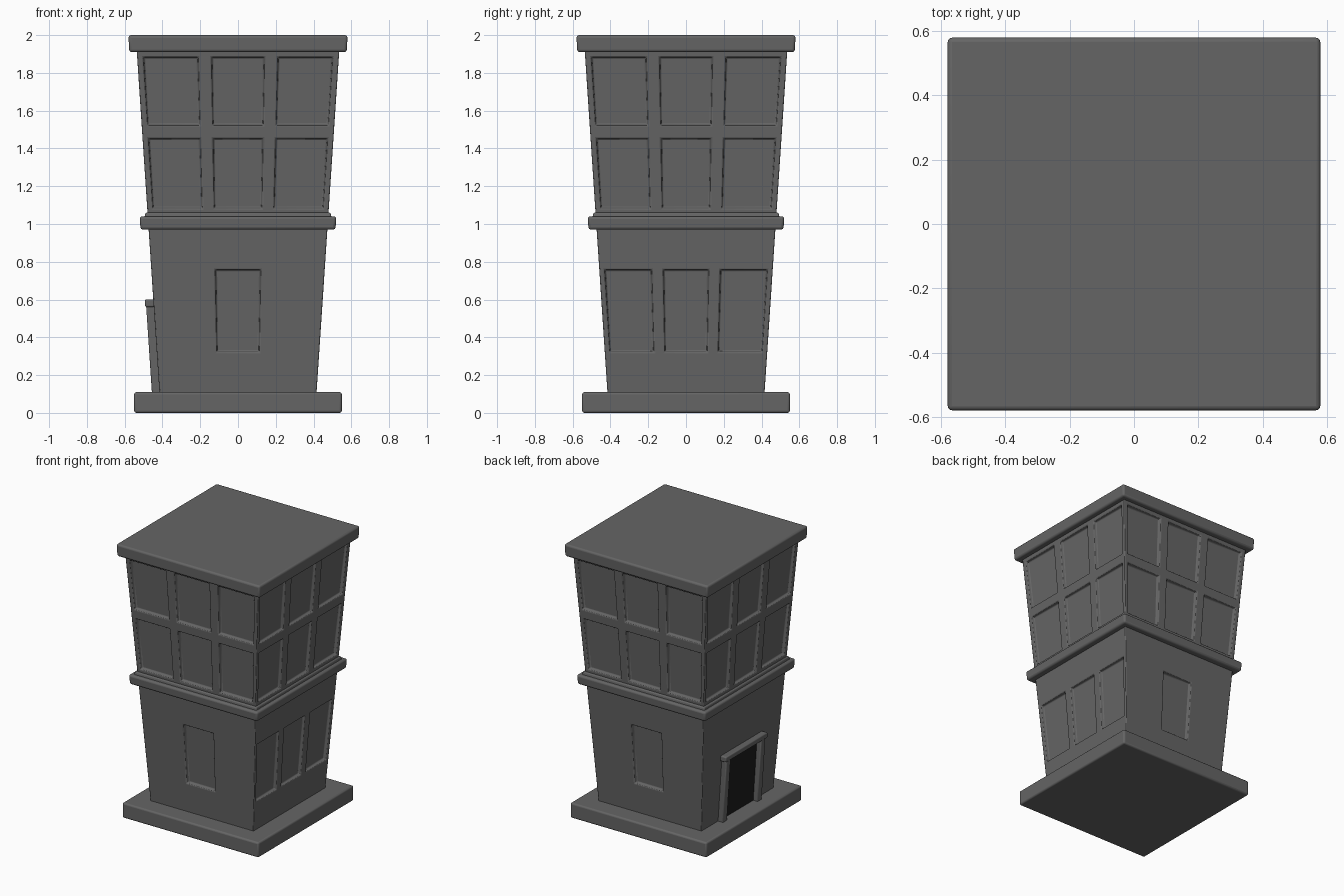
import bpy, bmesh, math
from mathutils import Matrix

if "Cube" in bpy.data.objects:
    bpy.data.objects.remove(bpy.data.objects["Cube"])


def material(name, v):
    m = bpy.data.materials.new(name)
    m.diffuse_color = (v, v, v, 1)
    m.use_nodes = True
    m.node_tree.nodes["Principled BSDF"].inputs["Base Color"].default_value = m.diffuse_color
    return m


STONE = material("grey stone", 0.13)
DARK = material("dark doorway", 0.012)


def half(z):
    """Half width of the flaring tower at height z."""
    return 0.416 + 0.0665 * (z - 0.11)


def finish(bm, name, mat, bevel, segments=3):
    bmesh.ops.recalc_face_normals(bm, faces=bm.faces)
    me = bpy.data.meshes.new(name)
    bm.to_mesh(me)
    bm.free()
    ob = bpy.data.objects.new(name, me)
    bpy.context.collection.objects.link(ob)
    me.materials.append(mat)
    if bevel:
        b = ob.modifiers.new("bevel", 'BEVEL')
        b.width, b.segments = bevel, segments
        b.limit_method, b.angle_limit = 'ANGLE', math.radians(30)
    bpy.ops.object.select_all(action='DESELECT')
    bpy.context.view_layer.objects.active = ob
    ob.select_set(True)
    bpy.ops.object.shade_smooth_by_angle(angle=math.radians(35))
    return ob


def slab(name, z0, z1, h0, h1, bevel):
    bm = bmesh.new()
    bmesh.ops.create_cube(bm, size=2)
    for v in bm.verts:
        h, z = (h1, z1) if v.co.z > 0 else (h0, z0)
        v.co = (v.co.x * h, v.co.y * h, z)
    return finish(bm, name, STONE, bevel)


def door_part(name, y0, y1, z0, z1, inner, outer, mat, bevel):
    """Box on the left wall, leaning with the wall."""
    bm = bmesh.new()
    bmesh.ops.create_cube(bm, size=2)
    for v in bm.verts:
        z = z1 if v.co.z > 0 else z0
        y = y1 if v.co.y > 0 else y0
        off = inner if v.co.x > 0 else outer
        v.co = (-half(z) - off, y, z)
    return finish(bm, name, mat, bevel)


# tower walls: a grid per side, with window cells inset
COLS = [-1, -0.943, -0.39, -0.267, 0.267, 0.39, 0.943, 1]
ROWS = [0.05, 0.32, 0.76, 0.99, 1.08, 1.455, 1.52, 1.885, 1.95]
LOWER = {0: [3], 1: [1, 3, 5], 2: [3], 3: []}   # front, right, back, left
bm = bmesh.new()
windows = []
for side in range(4):
    rot = Matrix.Rotation(side * math.pi / 2, 3, 'Z')
    grid = [[bm.verts.new(rot @ Matrix.Identity(3).col[0] * 0) for u in COLS] for z in ROWS]
    for j, z in enumerate(ROWS):
        for i, u in enumerate(COLS):
            p = Matrix.Translation((u * half(z), -half(z), z)).translation
            grid[j][i].co = rot @ p
    for j in range(len(ROWS) - 1):
        for i in range(len(COLS) - 1):
            f = bm.faces.new((grid[j][i], grid[j][i + 1], grid[j + 1][i + 1], grid[j + 1][i]))
            if (j in (4, 6) and i in (1, 3, 5)) or (j == 1 and i in LOWER[side]):
                windows.append(f)
bmesh.ops.remove_doubles(bm, verts=bm.verts, dist=0.0005)
bm.normal_update()
bmesh.ops.inset_individual(bm, faces=windows, thickness=0.01, depth=-0.022)
bmesh.ops.holes_fill(bm, edges=[e for e in bm.edges if e.is_boundary], sides=0)
finish(bm, "tower_walls", STONE, 0.005, 2)

# plinth, mid cornice and flat roof
slab("plinth", 0.0, 0.11, 0.55, 0.55, 0.012)
slab("middle_cornice", 0.97, 1.04, 0.516, 0.521, 0.014)
slab("cornice_top_step", 1.03, 1.06, 0.496, 0.490, 0.008)
slab("roof_slab", 1.91, 2.0, 0.576, 0.58, 0.014)

# doorway on the left wall
for s, label in ((-1, "front"), (1, "back")):
    y0, y1 = sorted((s * 0.175, s * 0.225))
    door_part("door_post_" + label, y0, y1, 0.10, 0.57, -0.02, 0.04, STONE, 0.008)
door_part("door_lintel", -0.24, 0.24, 0.56, 0.60, -0.02, 0.045, STONE, 0.008)
door_part("doorway", -0.178, 0.178, 0.108, 0.565, -0.003, 0.004, DARK, 0)
